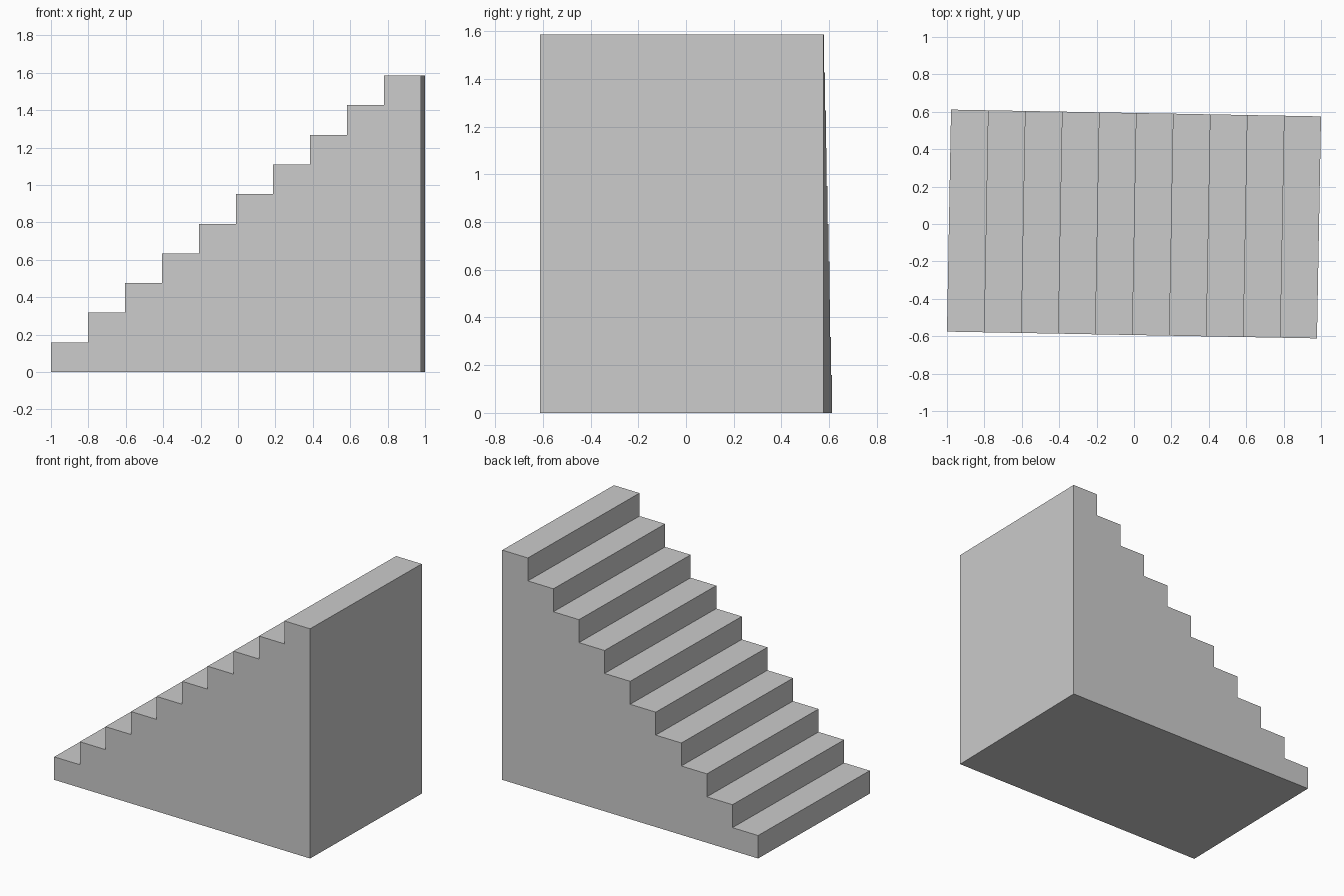
import bpy, bmesh, math
from mathutils import Matrix

if "Cube" in bpy.data.objects:
    bpy.data.objects.remove(bpy.data.objects["Cube"])

STEPS = 10
LENGTH, WIDTH, HEIGHT = 1.9785, 1.187, 1.585
TURN = math.radians(-1.05)   # the flight sits slightly turned about z

# Side profile: base line, tall end, then treads and risers
run, rise = LENGTH / STEPS, HEIGHT / STEPS
profile = [(LENGTH / 2, 0), (LENGTH / 2, HEIGHT)]
for i in reversed(range(STEPS)):
    x = -LENGTH / 2 + i * run
    profile += [(x, (i + 1) * rise), (x, i * rise)]

# Extrude the profile across the width
bm = bmesh.new()
side = bm.faces.new([bm.verts.new((x, -WIDTH / 2, z)) for x, z in profile])
ext = bmesh.ops.extrude_face_region(bm, geom=[side], use_keep_orig=True)
moved = [g for g in ext["geom"] if isinstance(g, bmesh.types.BMVert)]
bmesh.ops.translate(bm, verts=moved, vec=(0, WIDTH, 0))
bmesh.ops.rotate(bm, verts=bm.verts, cent=(0, 0, 0), matrix=Matrix.Rotation(TURN, 3, 'Z'))
bmesh.ops.recalc_face_normals(bm, faces=bm.faces)

# Solid staircase
mesh = bpy.data.meshes.new("staircase")
bm.to_mesh(mesh)
bm.free()
bpy.context.collection.objects.link(bpy.data.objects.new("staircase", mesh))
